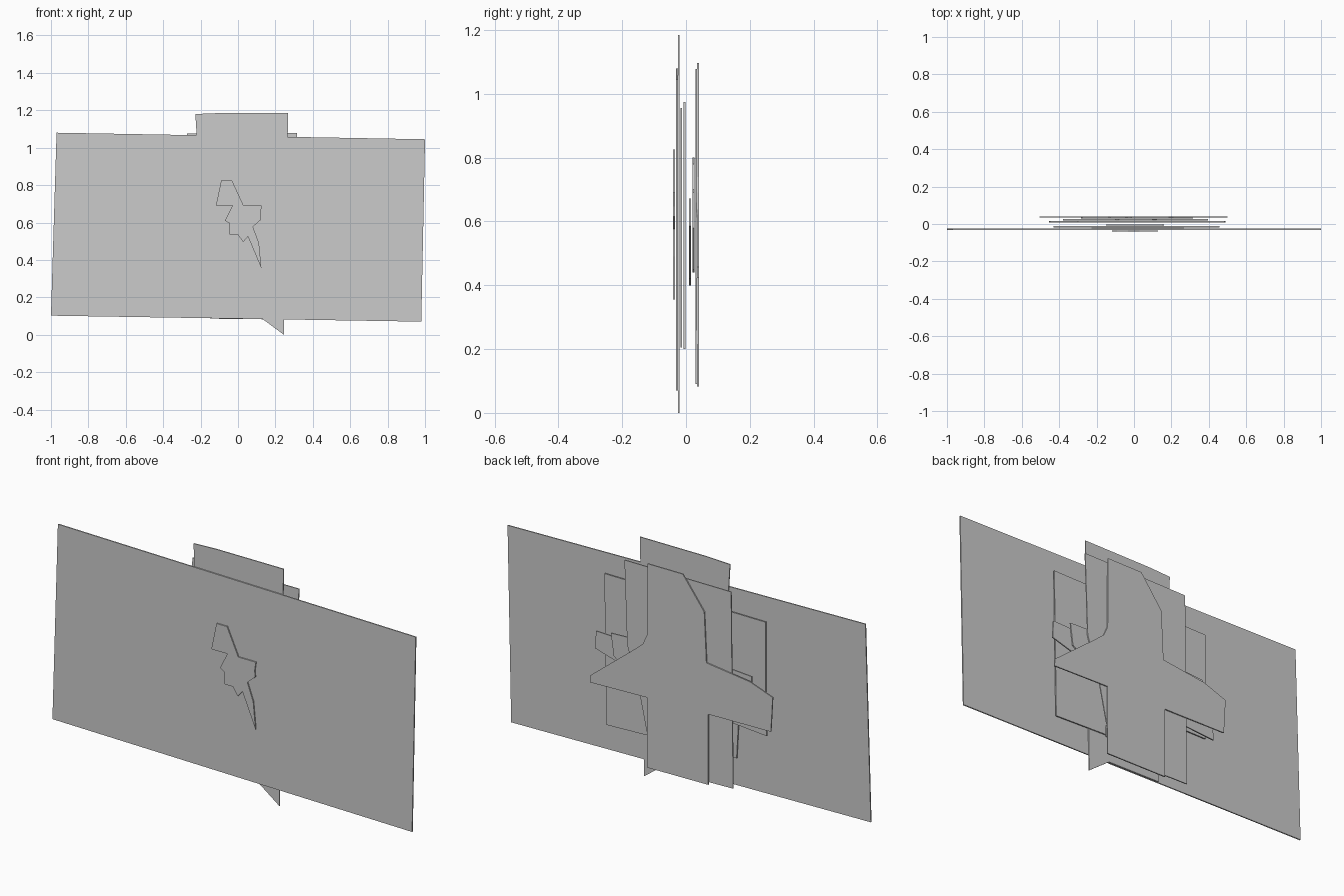
import bpy, bmesh

T = 0.006  # sheet thickness


def plate(name, y, pts, t=T):
    """Flat sheet: outline in the x-z plane, extruded along y."""
    bm = bmesh.new()
    face = bm.faces.new([bm.verts.new((x, y, z)) for x, z in pts])
    ext = bmesh.ops.extrude_face_region(bm, geom=[face])
    moved = [v for v in ext["geom"] if isinstance(v, bmesh.types.BMVert)]
    bmesh.ops.translate(bm, verts=moved, vec=(0, t, 0))
    bmesh.ops.recalc_face_normals(bm, faces=bm.faces)
    mesh = bpy.data.meshes.new(name)
    bm.to_mesh(mesh)
    bm.free()
    ob = bpy.data.objects.new(name, mesh)
    bpy.context.collection.objects.link(ob)
    return ob


# front jagged shard
plate("front_shard", -0.041, [
    (-.09, .825), (-.032, .825), (.03, .69), (.127, .69), (.12, .647),
    (.123, .615), (.08, .577), (.112, .49), (.125, .355), (.053, .525),
    (.027, .495), (0, .535), (-.045, .535), (-.045, .595), (-.07, .61),
    (-.03, .69), (-.118, .69)])

# wide main sheet
plate("main_sheet", -0.031, [
    (-.97, 1.08), (1, 1.045), (.98, .07), (-1, .102)])

# tall sheet with top tab and pointed tail
plate("tall_tab_sheet", -0.025, [
    (-.228, 1.18), (-.1, 1.185), (.268, 1.185), (.245, 0),
    (.13, .085), (-.16, .09)], .005)

# wide middle sheets
plate("middle_sheet", -0.018, [
    (.458, .955), (.446, .205), (-.27, .23), (-.28, .41), (-.43, .41), (-.43, .95)])
plate("middle_inner_sheet", -0.008, [
    (-.15, .975), (.15, .975), (.16, .2), (-.14, .2)])

# horizontal bands behind
plate("lower_band", 0.009, [
    (.485, .672), (.49, .585), (.2, .5), (-.2, .42), (-.455, .40), (-.45, .5), (-.3, .65)])
plate("upper_band", 0.020, [
    (.395, .69), (.38, .58), (.2, .45), (-.28, .44), (-.38, .55), (-.38, .68),
    (-.1, .70), (-.08, .8), (.1, .78), (.12, .70)])

# rear tall sheet
plate("rear_tall_sheet", 0.029, [
    (-.272, 1.076), (.315, 1.078), (.30, .66), (.23, .43), (.18, .2),
    (.17, .09), (-.283, .10)], .005)

# rearmost cross-shaped sheet
plate("rear_cross_sheet", 0.034, [
    (.185, 1.097), (-.01, 1.097), (-.128, .94), (-.14, .69), (-.38, .66),
    (-.505, .615), (-.495, .442), (-.15, .437), (-.15, .086), (.188, .082),
    (.188, .43), (.5, .422), (.498, .458), (.27, .64), (.21, .69), (.188, .74)])
